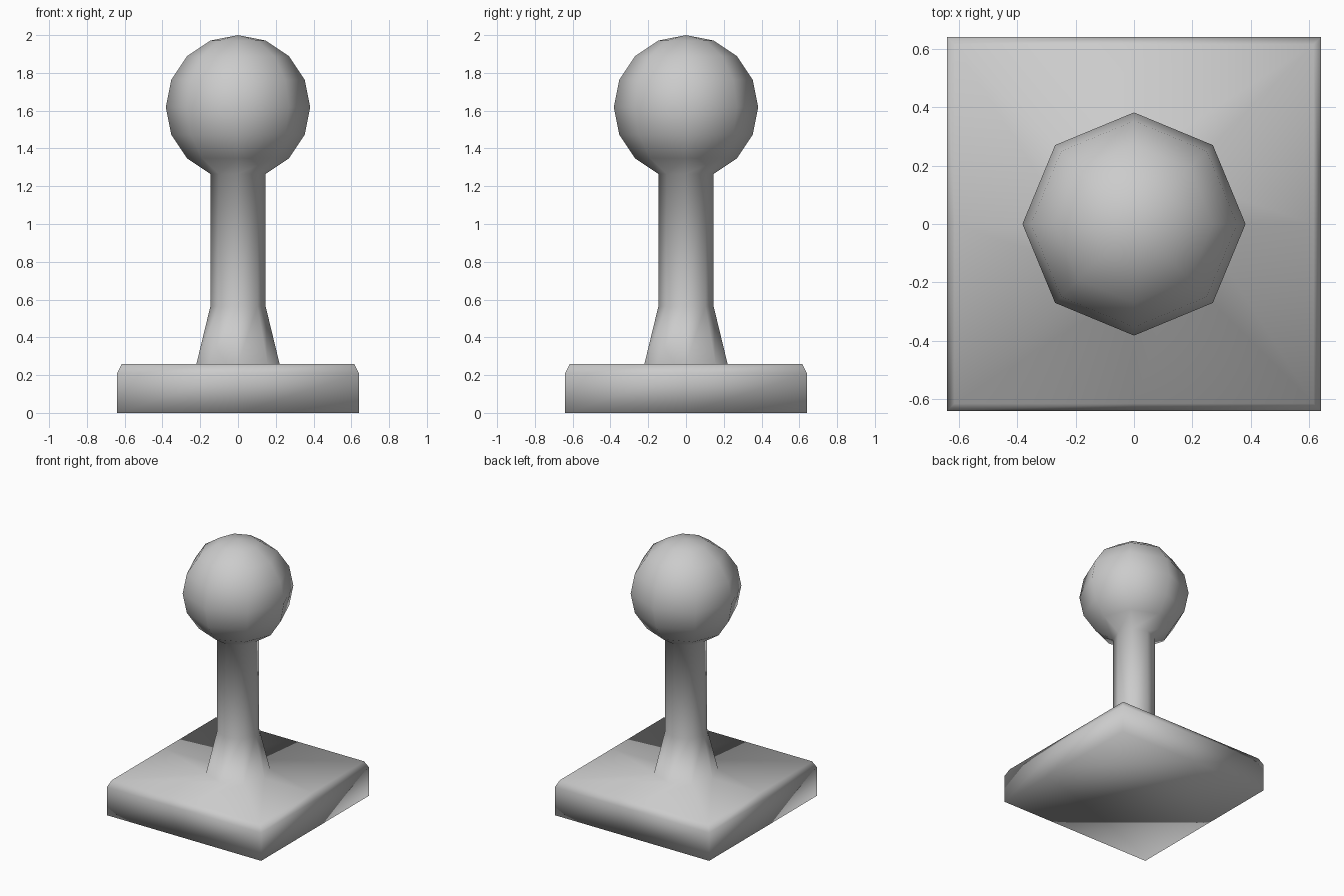
import bpy, bmesh
from math import sin, cos, pi, sqrt

if "Cube" in bpy.data.objects:
    bpy.data.objects.remove(bpy.data.objects["Cube"])

SEGMENTS = 8
BALL_RADIUS, BALL_Z = 0.382, 1.618

bm = bmesh.new()


def ring(radius, z, square=False):
    """Eight points, either an octagon or a square with edge midpoints."""
    verts = []
    for k in range(SEGMENTS):
        r = radius * (sqrt(2) if square and k % 2 else 1)
        a = 2 * pi * k / SEGMENTS
        verts.append(bm.verts.new((r * cos(a), r * sin(a), z)))
    return verts


# square base plate with a chamfered top edge
rings = [ring(0.64, 0.0, True), ring(0.64, 0.21, True), ring(0.615, 0.26, True)]

# flared foot of the post
rings += [ring(0.22, 0.26), ring(0.146, 0.565)]

# straight post running into the low-poly ball
for i in range(1, 8):
    a = pi * i / 8
    rings.append(ring(BALL_RADIUS * sin(a), BALL_Z - BALL_RADIUS * cos(a)))

# skin between neighbouring rings
for low, high in zip(rings, rings[1:]):
    for k in range(SEGMENTS):
        n = (k + 1) % SEGMENTS
        bm.faces.new((low[k], low[n], high[n], high[k]))

# underside and top of the ball
bm.faces.new(rings[0][::-1])
top = bm.verts.new((0, 0, BALL_Z + BALL_RADIUS))
for k in range(SEGMENTS):
    bm.faces.new((rings[-1][k], rings[-1][(k + 1) % SEGMENTS], top))

# one continuous smooth-shaded surface
for face in bm.faces:
    face.smooth = True
bmesh.ops.recalc_face_normals(bm, faces=bm.faces)
mesh = bpy.data.meshes.new("ball_post")
bm.to_mesh(mesh)
bm.free()
bpy.context.collection.objects.link(bpy.data.objects.new("ball_post", mesh))
